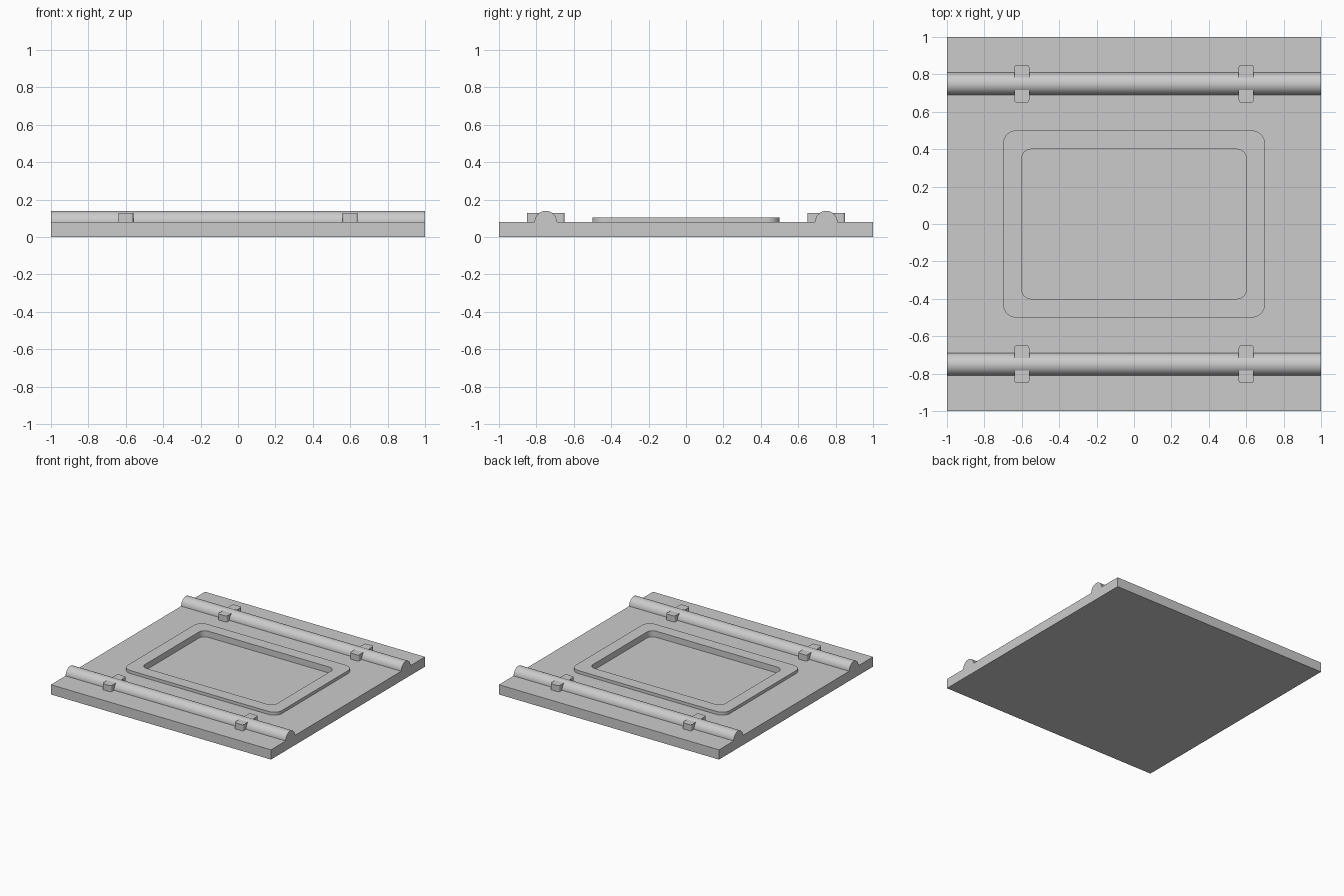
import bpy
import bmesh
from math import cos, sin, pi

if "Cube" in bpy.data.objects:
    bpy.data.objects.remove(bpy.data.objects["Cube"], do_unlink=True)

# Single grey material
GREY = (0.6, 0.6, 0.6, 1)
grey = bpy.data.materials.new("light grey")
grey.use_nodes = True
grey.diffuse_color = GREY
grey.node_tree.nodes["Principled BSDF"].inputs["Base Color"].default_value = GREY


def prism(name, outline, direction):
    """Extrude a closed outline along a direction."""
    bm = bmesh.new()
    face = bm.faces.new([bm.verts.new(p) for p in outline])
    result = bmesh.ops.extrude_face_region(bm, geom=[face], use_keep_orig=True)
    verts = [v for v in result["geom"] if isinstance(v, bmesh.types.BMVert)]
    bmesh.ops.translate(bm, verts=verts, vec=direction)
    bmesh.ops.recalc_face_normals(bm, faces=bm.faces)
    mesh = bpy.data.meshes.new(name)
    bm.to_mesh(mesh)
    bm.free()
    mesh.materials.append(grey)
    obj = bpy.data.objects.new(name, mesh)
    bpy.context.collection.objects.link(obj)
    return obj


def rounded_block(name, x, y, half_x, half_y, bottom, top, radius=0, steps=8):
    """Block with rounded vertical corners."""
    points = []
    for quarter, (sx, sy) in enumerate(((1, 1), (-1, 1), (-1, -1), (1, -1))):
        cx, cy = x + sx * (half_x - radius), y + sy * (half_y - radius)
        for i in range(steps + 1 if radius else 1):
            a = (quarter + i / steps) * pi / 2
            points.append((cx + radius * cos(a), cy + radius * sin(a), bottom))
    return prism(name, points, (0, 0, top - bottom))


def select_only(obj):
    bpy.ops.object.select_all(action='DESELECT')
    obj.select_set(True)
    bpy.context.view_layer.objects.active = obj


def cut(obj, cutter):
    mod = obj.modifiers.new("recess", 'BOOLEAN')
    mod.operation = 'DIFFERENCE'
    mod.solver = 'EXACT'
    mod.object = cutter
    select_only(obj)
    bpy.ops.object.modifier_apply(modifier=mod.name)


PLATE_TOP = 0.08

# Base plate and raised frame, both cut by the central recess
plate = rounded_block("base_plate", 0, 0, 1, 1, 0, PLATE_TOP)
frame = rounded_block("raised_frame", 0, 0, 0.7, 0.5, PLATE_TOP, 0.105, 0.07)
cutter = rounded_block("recess_cutter", 0, 0, 0.6, 0.4, 0.055, 0.2, 0.05)
cutter.hide_render = True
for part in (plate, frame):
    cut(part, cutter)
bpy.data.objects.remove(cutter, do_unlink=True)

# Half-round rails with clamps, front and back
RAIL_RADIUS = 0.06
SEGMENTS = 24
for side, y in (("front", -0.75), ("back", 0.75)):
    arc = [(-1, y + RAIL_RADIUS * cos(pi * i / SEGMENTS),
            PLATE_TOP + RAIL_RADIUS * sin(pi * i / SEGMENTS))
           for i in range(SEGMENTS + 1)]
    rail = prism(side + "_rail", arc, (2, 0, 0))
    select_only(rail)
    bpy.ops.object.shade_smooth_by_angle()
    for hand, x in (("right", -0.6), ("left", 0.6)):
        rounded_block(f"{side}_{hand}_clamp", x, y, 0.04, 0.1,
                      PLATE_TOP, 0.13, 0.012, 4)
